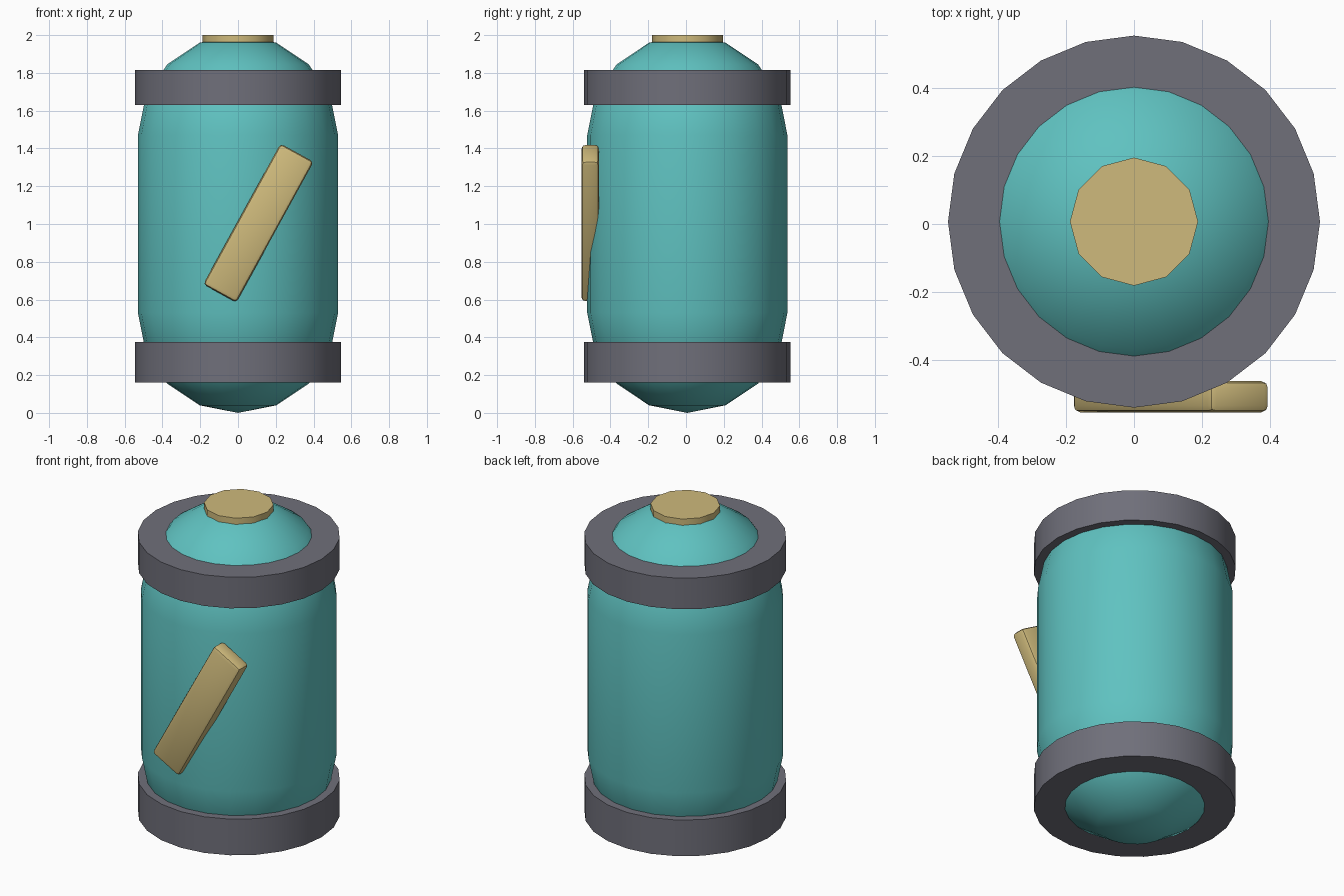
import bpy, bmesh
from math import sin, cos, pi, radians
from mathutils import Matrix

cube = bpy.data.objects.get("Cube")
if cube:
    bpy.data.objects.remove(cube, do_unlink=True)

Y = 0.007            # the barrel sits slightly behind the origin, balancing the badge


def material(name, rgb):
    m = bpy.data.materials.new(name)
    m.use_nodes = True
    m.diffuse_color = (*rgb, 1)
    m.node_tree.nodes["Principled BSDF"].inputs["Base Color"].default_value = (*rgb, 1)
    return m


teal = material("teal", (0.115, 0.54, 0.53))
grey = material("dark grey", (0.16, 0.16, 0.195))
gold = material("pale gold", (0.62, 0.49, 0.2))


def lathe(name, profile, sides, mat):
    """Spin a (radius, height) profile around the vertical axis."""
    bm = bmesh.new()
    verts = [bm.verts.new((0, r, z)) for r, z in profile]
    edges = [bm.edges.new(pair) for pair in zip(verts, verts[1:])]
    bmesh.ops.spin(bm, geom=verts + edges, cent=(0, 0, 0), axis=(0, 0, 1),
                   angle=2 * pi, steps=sides, use_duplicate=False)
    bmesh.ops.remove_doubles(bm, verts=bm.verts, dist=0.0005)
    bmesh.ops.recalc_face_normals(bm, faces=bm.faces)
    return finish(name, bm, mat, (0, Y, 0))


def finish(name, bm, mat, location):
    me = bpy.data.meshes.new(name)
    bm.to_mesh(me)
    bm.free()
    me.materials.append(mat)
    ob = bpy.data.objects.new(name, me)
    ob.location = location
    bpy.context.collection.objects.link(ob)
    bpy.ops.object.select_all(action='DESELECT')
    ob.select_set(True)
    bpy.context.view_layer.objects.active = ob
    bpy.ops.object.shade_smooth_by_angle(angle=radians(35))
    return ob


def drum(name, radius, bottom, top, sides, mat):
    return lathe(name, [(0, bottom), (radius, bottom), (radius, top), (0, top)], sides, mat)


# Capsule body: two four-step domes joined by a straight wall
R = 0.53
lower = [(R * sin(i * pi / 8), R - R * cos(i * pi / 8)) for i in range(5)]
upper = [(r, 2 - z) for r, z in reversed(lower)]
lathe("body", lower + upper, 24, teal)

# Bands and top cap
drum("lower_band", 0.546, 0.16, 0.375, 24, grey)
drum("upper_band", 0.546, 1.63, 1.815, 24, grey)
drum("top_cap", 0.188, 1.93, 2.0, 12, gold)

# Slanted badge on the front
bm = bmesh.new()
bmesh.ops.create_cube(bm, size=1, matrix=Matrix.Diagonal((0.2, 0.092, 0.85, 1)))
bmesh.ops.bevel(bm, geom=bm.edges[:], offset=0.02, segments=2, profile=0.5, affect='EDGES')
bmesh.ops.rotate(bm, verts=bm.verts, matrix=Matrix.Rotation(radians(28.8), 3, 'Y'))
finish("badge", bm, gold, (0.108, -0.507, 1.005))
